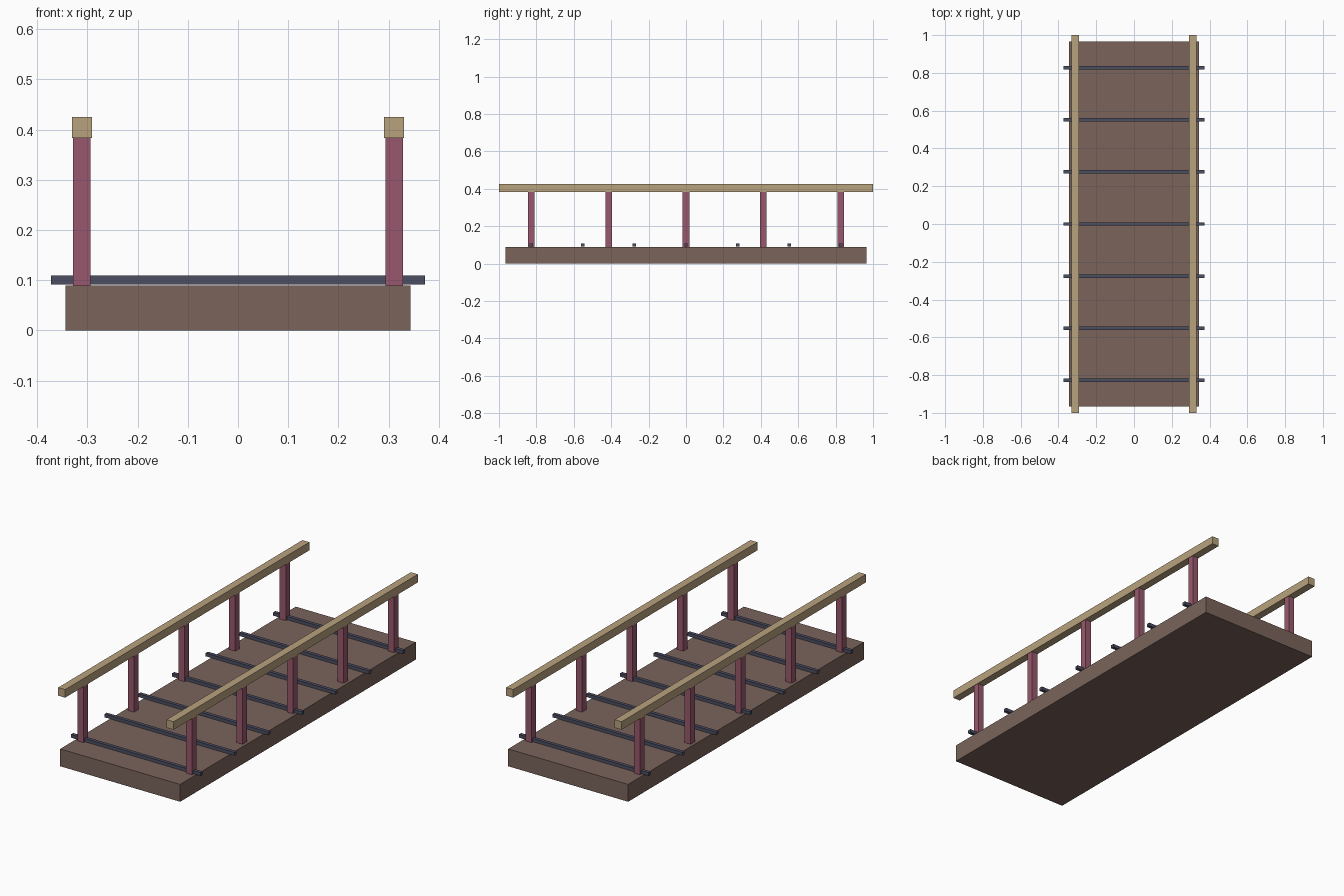
import bpy
import bmesh
from mathutils import Matrix, Vector

if "Cube" in bpy.data.objects:
    bpy.data.objects.remove(bpy.data.objects["Cube"])


def material(name, rgb):
    """Flat colour from 0-255 display values, stored as linear."""
    def linear(c):
        c /= 255
        return c / 12.92 if c <= 0.04045 else ((c + 0.055) / 1.055) ** 2.4
    mat = bpy.data.materials.new(name)
    mat.diffuse_color = (*[linear(c) for c in rgb], 1)
    mat.use_nodes = True
    mat.node_tree.nodes["Principled BSDF"].inputs["Base Color"].default_value = mat.diffuse_color
    return mat


def box(name, center, size, mat):
    mesh = bpy.data.meshes.new(name)
    bm = bmesh.new()
    bmesh.ops.create_cube(bm, size=1, matrix=Matrix.Diagonal((*size, 1)))
    bm.to_mesh(mesh)
    bm.free()
    mesh.materials.append(mat)
    obj = bpy.data.objects.new(name, mesh)
    obj.location = Vector(center)
    bpy.context.collection.objects.link(obj)
    return obj


deck_brown = material("deck_brown", (122, 100, 91))
post_red = material("post_red", (153, 89, 109))
rail_tan = material("rail_tan", (185, 162, 126))
slat_slate = material("slat_slate", (76, 78, 98))

RAIL_X = 0.311
END_Y = 0.828

# Deck slab
box("deck", (0, 0, 0.045), (0.688, 1.93, 0.09), deck_brown)

# Thin cross slats, just clear of the deck and overhanging its sides
for i in range(7):
    y = END_Y * (i - 3) / 3
    box("cross_slat", (0, y, 0.1005), (0.744, 0.018, 0.017), slat_slate)

# Handrails and their posts on both sides
for side in (-1, 1):
    x = side * RAIL_X
    box("handrail", (x, 0, 0.404), (0.04, 2.0, 0.042), rail_tan)
    for i in range(5):
        y = END_Y * (i - 2) / 2
        box("rail_post", (x, y, 0.2365), (0.035, 0.035, 0.293), post_red)
